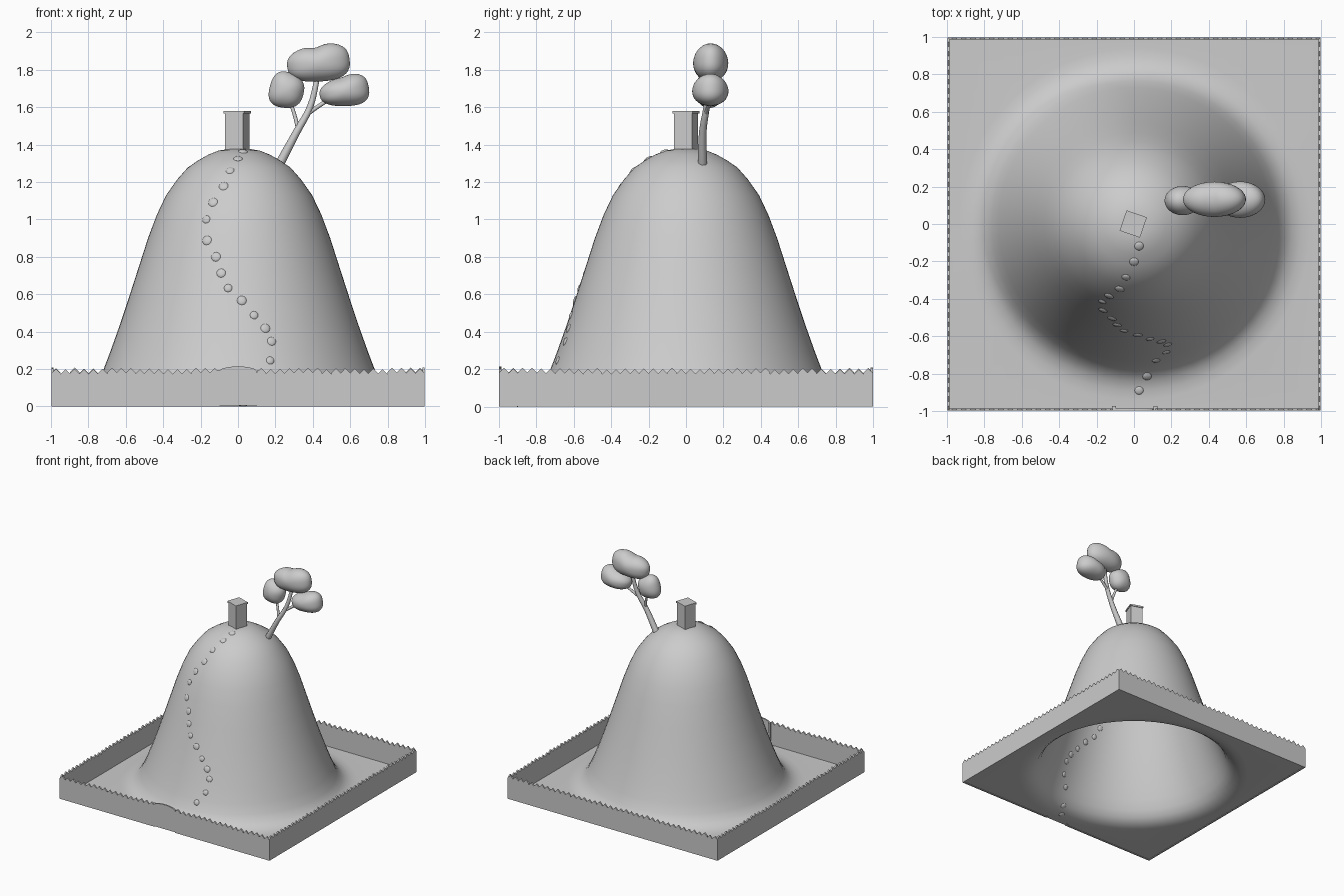
import bpy, bmesh, math, random
from mathutils import Vector, Matrix

if "Cube" in bpy.data.objects:
    bpy.data.objects.remove(bpy.data.objects["Cube"])

random.seed(4)
# Hill section: (radius, height) from the top outwards
PROFILE = [(0, 1.378), (.06, 1.376), (.11, 1.368), (.165, 1.346), (.22, 1.315), (.275, 1.277),
           (.33, 1.215), (.39, 1.13), (.44, 1.025), (.487, .9), (.54, .735), (.59, .58),
           (.64, .43), (.69, .29), (.73, .185), (.765, .105), (.80, .055), (.84, .025), (.89, .008), (.94, .004)]


def height(r):
    for (r0, z0), (r1, z1) in zip(PROFILE, PROFILE[1:]):
        if r <= r1:
            return z0 + (z1 - z0) * (r - r0) / (r1 - r0)
    return PROFILE[-1][1]


def radius(z):
    for (r0, z0), (r1, z1) in zip(PROFILE, PROFILE[1:]):
        if z >= z1:
            return r0 + (r1 - r0) * (z - z0) / (z1 - z0)
    return PROFILE[-1][0]


def finish(name, bm, smooth=None):
    bmesh.ops.recalc_face_normals(bm, faces=bm.faces)
    me = bpy.data.meshes.new(name)
    bm.to_mesh(me)
    bm.free()
    ob = bpy.data.objects.new(name, me)
    bpy.context.collection.objects.link(ob)
    if smooth:
        bpy.ops.object.select_all(action='DESELECT')
        bpy.context.view_layer.objects.active = ob
        ob.select_set(True)
        bpy.ops.object.shade_smooth_by_angle(angle=math.radians(smooth))
    return ob


def prism(bm, outline, place):
    """Extrude an (along, up) outline through the fence thickness."""
    front = [bm.verts.new(place(u, v, .998)) for u, v in outline]
    back = [bm.verts.new(place(u, v, .986)) for u, v in outline]
    n = len(outline)
    bm.faces.new(front)
    bm.faces.new(back[::-1])
    for i in range(n):
        j = (i + 1) % n
        bm.faces.new((front[j], front[i], back[i], back[j]))


def box(bm, size, loc, angle=0):
    m = Matrix.Translation(loc) @ Matrix.Rotation(angle, 4, 'Z') @ Matrix.Diagonal((*size, 1))
    bmesh.ops.create_cube(bm, size=1, matrix=m)


# Ground sheet with hill: rings that end in a square
N = 64
bm = bmesh.new()
top = bm.verts.new((.006, 0, PROFILE[0][1]))
rings = []
for r, z in PROFILE[1:] + [(None, PROFILE[-1][1])]:
    ring = []
    for i in range(N):
        a = 2 * math.pi * i / N
        c, s = math.cos(a), math.sin(a)
        k = r if r else .995 / max(abs(c), abs(s))
        ring.append(bm.verts.new((k * c + (.006 if r else 0), k * s, z)))
    rings.append(ring)
for i in range(N):
    j = (i + 1) % N
    bm.faces.new((top, rings[0][i], rings[0][j]))
    for a, b in zip(rings, rings[1:]):
        bm.faces.new((a[i], b[i], b[j], a[j]))
finish("hill_ground", bm, 60)

# Picket fence on four sides, gap at the front for the gate
bm = bmesh.new()
COUNT = 40
w = 1.996 / COUNT
for side in range(4):
    rot = Matrix.Rotation(side * math.pi / 2, 3, 'Z')
    place = lambda u, v, d: rot @ Vector((u, -d, v))
    for i in range(COUNT):
        u = -.998 + w * (i + .5)
        if side == 0 and abs(u) < .1:
            continue
        t = random.uniform(-.005, .005)
        h = w / 2
        prism(bm, [(u - h, 0), (u + h, 0), (u + h, .178 + t), (u, .203 + t), (u - h, .178 + t)], place)
finish("picket_fence", bm)

# Gate with arched top and two posts
bm = bmesh.new()
arch = [(.1 * math.cos(math.pi * i / 12), .188 + .026 * math.sin(math.pi * i / 12)) for i in range(13)]
prism(bm, [(-.1, .005), (.1, .005)] + arch, lambda u, v, d: Vector((u, -d, v)))
finish("gate", bm)
bm = bmesh.new()
for x in (-.107, .115):
    box(bm, (.02, .022, .195), (x, -.985, .0975))
finish("gate_posts", bm)

# Hut on the summit with flat overhanging roof
TURN = math.radians(-19)
bm = bmesh.new()
box(bm, (.103, .103, .215), (-.004, 0, 1.4605), TURN)
finish("hut_walls", bm)
bm = bmesh.new()
box(bm, (.115, .115, .014), (-.004, 0, 1.573), TURN)
finish("hut_roof", bm)

# Stepping stones lying on the slope: (x, z) on the hill, then (x, y) at its foot
steps = [(.027, 1.365), (0, 1.325), (-.043, 1.262), (-.077, 1.178), (-.134, 1.092), (-.17, 1.0),
         (-.166, .888), (-.118, .8), (-.09, .713), (-.053, .633), (.02, .567), (.086, .488),
         (.146, .418), (.18, .348), (.172, .246)]
spots = [(x, -math.sqrt(max(radius(z) ** 2 - x * x, .014))) for x, z in steps]
spots += [(.118, -.73), (.07, -.815), (.027, -.89)]
bm = bmesh.new()
for x, y in spots:
    r = math.hypot(x, y)
    slope = (height(r + .01) - height(r - .01)) / .02
    normal = Vector((-slope * x / r, -slope * y / r, 1)).normalized()
    rot = normal.to_track_quat('Z', 'Y').to_matrix().to_4x4()
    size = random.uniform(.022, .026)
    m = Matrix.Translation((x, y, height(r))) @ rot @ Matrix.Diagonal((size, size, .008, 1))
    bmesh.ops.create_uvsphere(bm, u_segments=12, v_segments=6, radius=1, matrix=m)
finish("stepping_stones", bm, 60)


# Tree trunk and branches as tapered curves
def limb(name, pts):
    cu = bpy.data.curves.new(name, 'CURVE')
    cu.dimensions = '3D'
    cu.bevel_depth = 1
    cu.bevel_resolution = 2
    cu.resolution_u = 4
    cu.use_fill_caps = True
    sp = cu.splines.new('BEZIER')
    sp.bezier_points.add(len(pts) - 1)
    for p, (x, y, z, r) in zip(sp.bezier_points, pts):
        p.co = (x, y, z)
        p.radius = r
        p.handle_left_type = p.handle_right_type = 'AUTO'
    ob = bpy.data.objects.new(name, cu)
    bpy.context.collection.objects.link(ob)
    bpy.ops.object.select_all(action='DESELECT')
    bpy.context.view_layer.objects.active = ob
    ob.select_set(True)
    bpy.ops.object.convert(target='MESH')
    bpy.ops.object.shade_smooth_by_angle(angle=math.radians(50))


limb("trunk", [(.222, .088, 1.295, .025), (.315, .09, 1.47, .02), (.385, .11, 1.6, .017), (.425, .13, 1.76, .014)])
limb("branch_left", [(.322, .092, 1.48, .011), (.302, .11, 1.56, .01), (.275, .125, 1.64, .009)])
limb("branch_right", [(.365, .105, 1.56, .012), (.43, .12, 1.605, .011), (.5, .13, 1.65, .01)])


# Foliage: rounded lumps, swollen to one side, with a dip in the top
def foliage(name, loc, size, tilt, swell, dip):
    bm = bmesh.new()
    bmesh.ops.create_icosphere(bm, subdivisions=4, radius=1)
    for v in bm.verts:
        x, y, z = v.co
        k = (x ** 2 + abs(z) ** 2) ** .5
        f = (k / (abs(x) ** 2.6 + abs(z) ** 2.6) ** (1 / 2.6)) if k > 1e-4 else 1
        x, z = x * f, z * f
        z = z * (1 + swell * x)
        if z > 0:
            z *= 1 - dip * math.exp(-((x + .05) / .22) ** 2)
        v.co = (x * size[0], y * size[1], z * size[2])
    bmesh.ops.transform(bm, verts=bm.verts,
                        matrix=Matrix.Translation(loc) @ Matrix.Rotation(math.radians(-tilt), 4, 'Y'))
    finish(name, bm, 60)


foliage("foliage_top", (.43, .132, 1.835), (.168, .094, .098), 7, .1, .14)
foliage("foliage_left", (.26, .125, 1.69), (.092, .078, .095), -15, -.1, 0)
foliage("foliage_right", (.568, .13, 1.685), (.133, .097, .08), 10, .22, .06)
